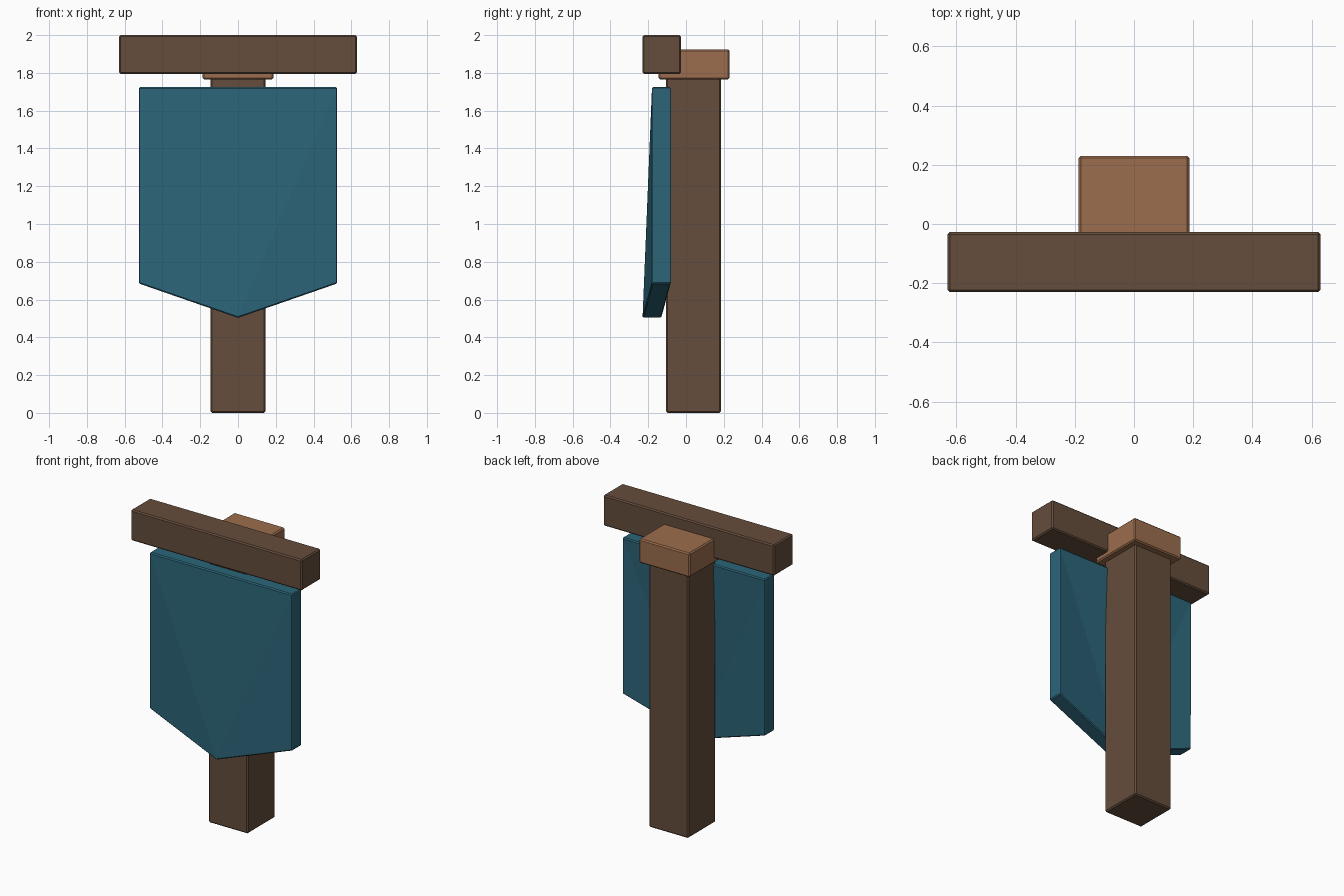
import bpy, bmesh

if "Cube" in bpy.data.objects:
    bpy.data.objects.remove(bpy.data.objects["Cube"])


def material(name, color):
    m = bpy.data.materials.new(name)
    m.diffuse_color = (*color, 1)
    m.use_nodes = True
    m.node_tree.nodes["Principled BSDF"].inputs["Base Color"].default_value = m.diffuse_color
    return m


dark_wood = material("dark_wood", (0.13, 0.075, 0.045))
light_wood = material("light_wood", (0.33, 0.155, 0.075))
cloth = material("teal_cloth", (0.025, 0.13, 0.19))


def finish(name, bm, mat, bevel=0.008):
    bmesh.ops.recalc_face_normals(bm, faces=bm.faces)
    me = bpy.data.meshes.new(name)
    bm.to_mesh(me)
    bm.free()
    me.materials.append(mat)
    ob = bpy.data.objects.new(name, me)
    bpy.context.collection.objects.link(ob)
    mod = ob.modifiers.new("edge_bevel", 'BEVEL')
    mod.width = bevel
    mod.segments = 1
    mod.limit_method = 'ANGLE'
    mod.angle_limit = 0.5
    return ob


def box(name, lo, hi, mat):
    bm = bmesh.new()
    bmesh.ops.create_cube(bm, size=1)
    for v in bm.verts:
        v.co = [(a + b) / 2 + c * (b - a) for a, b, c in zip(lo, hi, v.co)]
    return finish(name, bm, mat)


# Upright post, its cap, and the crossbar in front
box("post", (-0.145, -0.105, 0), (0.145, 0.185, 1.78), dark_wood)
box("post_cap", (-0.187, -0.145, 1.765), (0.187, 0.23, 1.925), light_wood)
box("crossbar", (-0.63, -0.23, 1.795), (0.63, -0.027, 2.0), dark_wood)

# Pointed banner: the tip is swept forward, so each face folds toward the tip
outline = [(-0.525, 0, 1.725), (-0.525, 0, 0.685), (0, -0.05, 0.503),
           (0.525, 0, 0.685), (0.525, 0, 1.725)]
bm = bmesh.new()
front, back = ([bm.verts.new((x, y + off, z)) for x, y, z in outline]
               for off in (-0.18, -0.08))
for ring in (front, back):
    for a, b in ((0, 1), (3, 4), (4, 0)):
        bm.faces.new((ring[a], ring[b], ring[2]))
for i in range(5):
    j = (i + 1) % 5
    bm.faces.new((front[i], front[j], back[j], back[i]))
finish("banner", bm, cloth, 0.006)
